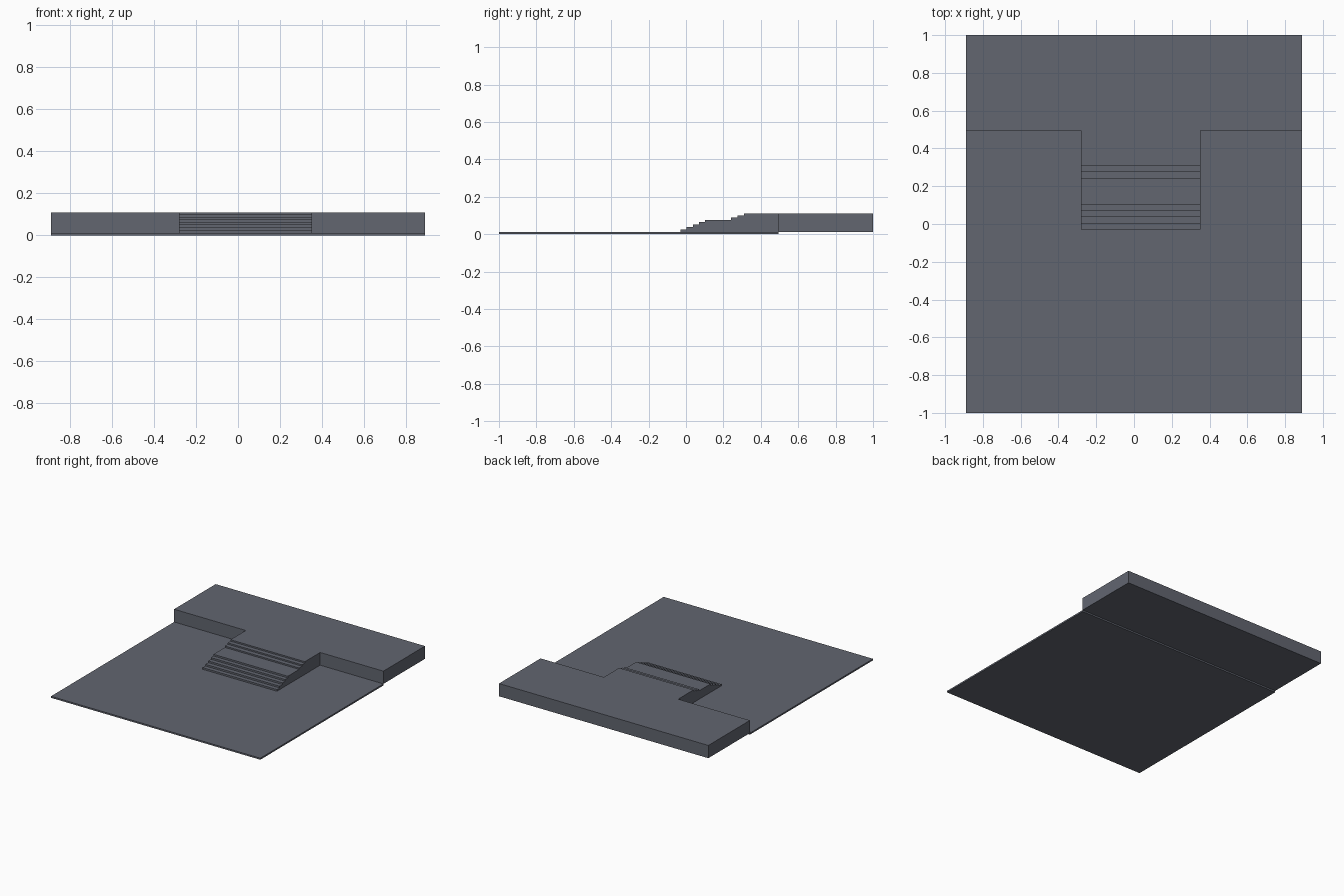
import bpy, bmesh

if "Cube" in bpy.data.objects:
    bpy.data.objects.remove(bpy.data.objects["Cube"])

HALF_W = 0.89                 # half width of the terrace
STAIR_L, STAIR_R = -0.28, 0.352
BASE, LAND, TOP = 0.012, 0.077, 0.11

# dark blue-grey stone
stone = bpy.data.materials.new("dark_stone")
stone.diffuse_color = (0.122, 0.132, 0.163, 1)
stone.use_nodes = True
stone.node_tree.nodes["Principled BSDF"].inputs["Base Color"].default_value = stone.diffuse_color


def prism(name, pts, axis, lo, hi):
    """Extrude a 2D outline: axis 'x' takes (y, z) points, axis 'z' takes (x, y)."""
    bm = bmesh.new()
    place = (lambda p, d: (d, *p)) if axis == 'x' else (lambda p, d: (*p, d))
    face = bm.faces.new([bm.verts.new(place(p, lo)) for p in pts])
    ext = bmesh.ops.extrude_face_region(bm, geom=[face])
    for v in ext['geom']:
        if isinstance(v, bmesh.types.BMVert):
            v.co['xyz'.index(axis)] = hi
    # close the prism if the extrusion consumed its starting cap
    bmesh.ops.holes_fill(bm, edges=[e for e in bm.edges if e.is_boundary], sides=0)
    bmesh.ops.recalc_face_normals(bm, faces=bm.faces)
    mesh = bpy.data.meshes.new(name)
    bm.to_mesh(mesh)
    bm.free()
    mesh.materials.append(stone)
    obj = bpy.data.objects.new(name, mesh)
    bpy.context.collection.objects.link(obj)
    return obj


def rect(x0, y0, x1, y1):
    return [(x0, y0), (x1, y0), (x1, y1), (x0, y1)]


def flight(name, fronts, z0, z1, back):
    """Stepped side profile, one riser at each front position."""
    rise = (z1 - z0) / len(fronts)
    pts = [(back, z0)]
    z = z0
    for y in fronts:
        pts += [(y, z), (y, z + rise)]
        z += rise
    pts.append((back, z1))
    return prism(name, pts, 'x', STAIR_L, STAIR_R)


# lower courtyard slab
prism("lower_ground", rect(-HALF_W, -1, HALF_W, 0.495), 'z', 0, BASE)

# raised terrace
prism("upper_terrace", rect(-HALF_W, 0.495, HALF_W, 1), 'z', BASE, TOP)

# five lower steps, landing, three upper steps running into the terrace
flight("lower_steps", [-0.03, 0.003, 0.037, 0.07, 0.102], BASE, LAND, 0.135)
prism("landing", rect(STAIR_L, 0.135, STAIR_R, 0.495), 'z', BASE, LAND)
flight("upper_steps", [0.24, 0.275, 0.309], LAND, TOP, 0.495)
